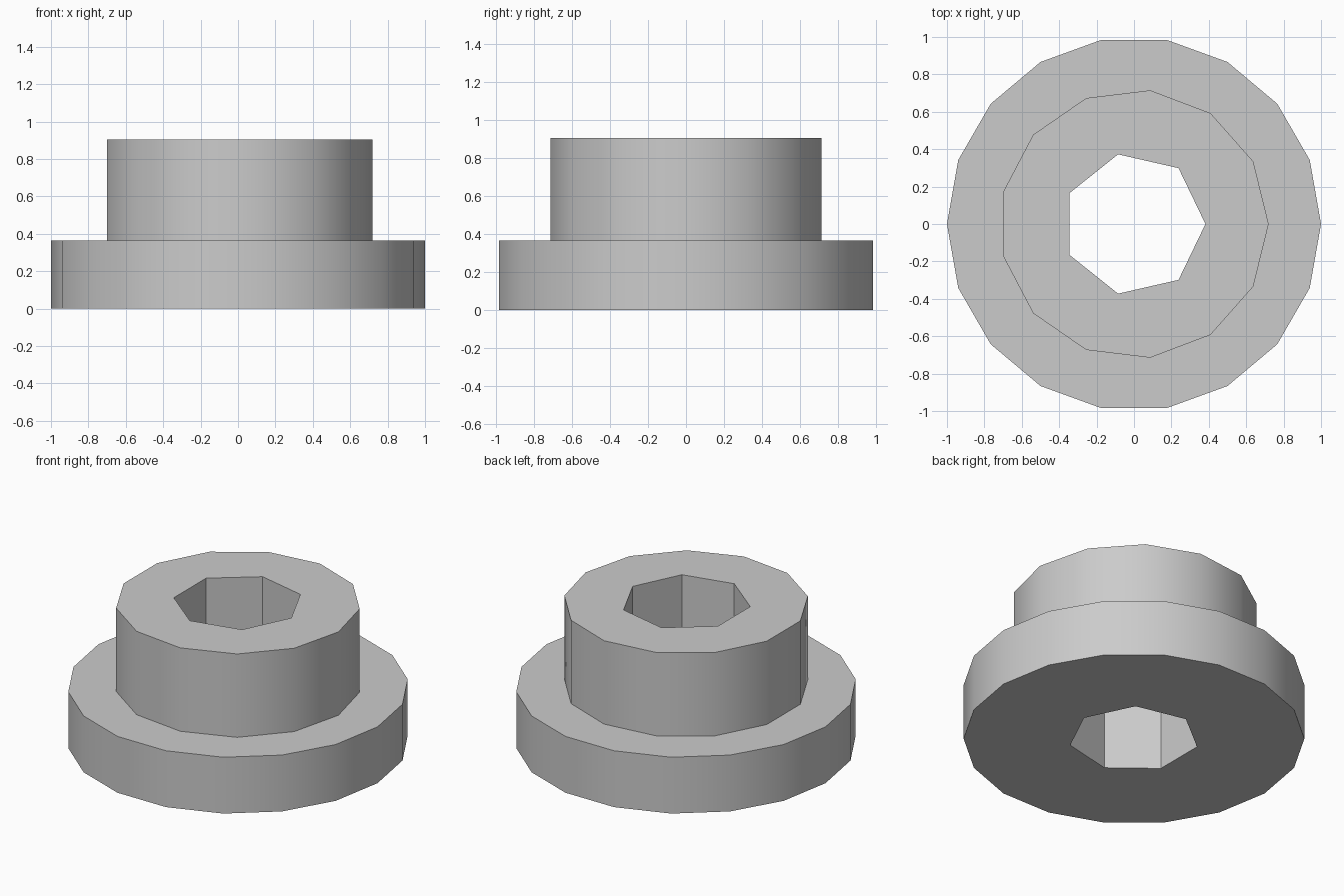
import bpy
import bmesh
from math import cos, sin, tau, radians

cube = bpy.data.objects.get("Cube")
if cube:
    bpy.data.objects.remove(cube, do_unlink=True)

BASE_Z, STEP_Z, TOP_Z = 0.0, 0.365, 0.905

# Plain grey material
grey = bpy.data.materials.new("light_grey")
grey.use_nodes = True
colour = (0.6, 0.6, 0.6, 1.0)
grey.diffuse_color = colour
bsdf = next(n for n in grey.node_tree.nodes if n.type == 'BSDF_PRINCIPLED')
bsdf.inputs["Base Color"].default_value = colour

bm = bmesh.new()


def wall(sides, radius, z_low, z_high):
    """Upright polygonal tube; returns its lower and upper edge loops."""
    rings = []
    for z in (z_low, z_high):
        verts = [bm.verts.new((radius * cos(tau * i / sides),
                               radius * sin(tau * i / sides), z))
                 for i in range(sides)]
        rings.append(verts)
    low, high = rings
    for i in range(sides):
        j = (i + 1) % sides
        bm.faces.new((low[i], low[j], high[j], high[i]))
    return [[bm.edges.get((r[i], r[(i + 1) % sides])) for i in range(sides)]
            for r in rings]


def ring_cap(outer, inner, direction):
    """Flat face between two edge loops at the same height."""
    bmesh.ops.triangle_fill(bm, edges=outer + inner, use_beauty=True,
                            normal=(0, 0, direction))


# Flange, boss and through-hole walls
flange_low, flange_high = wall(18, 1.0, BASE_Z, STEP_Z)
boss_low, boss_high = wall(13, 0.72, STEP_Z, TOP_Z)
hole_low, hole_high = wall(7, 0.382, BASE_Z, TOP_Z)

# Underside, shoulder and top
ring_cap(flange_low, hole_low, -1)
ring_cap(flange_high, boss_low, 1)
ring_cap(boss_high, hole_high, 1)
bmesh.ops.recalc_face_normals(bm, faces=bm.faces[:])

mesh = bpy.data.meshes.new("flanged_bushing")
bm.to_mesh(mesh)
bm.free()
mesh.materials.append(grey)
bushing = bpy.data.objects.new("flanged_bushing", mesh)
bpy.context.collection.objects.link(bushing)

# Smooth outer walls, crisp rims and hole corners
bpy.ops.object.select_all(action='DESELECT')
bushing.select_set(True)
bpy.context.view_layer.objects.active = bushing
bpy.ops.object.shade_smooth_by_angle(angle=radians(30))
